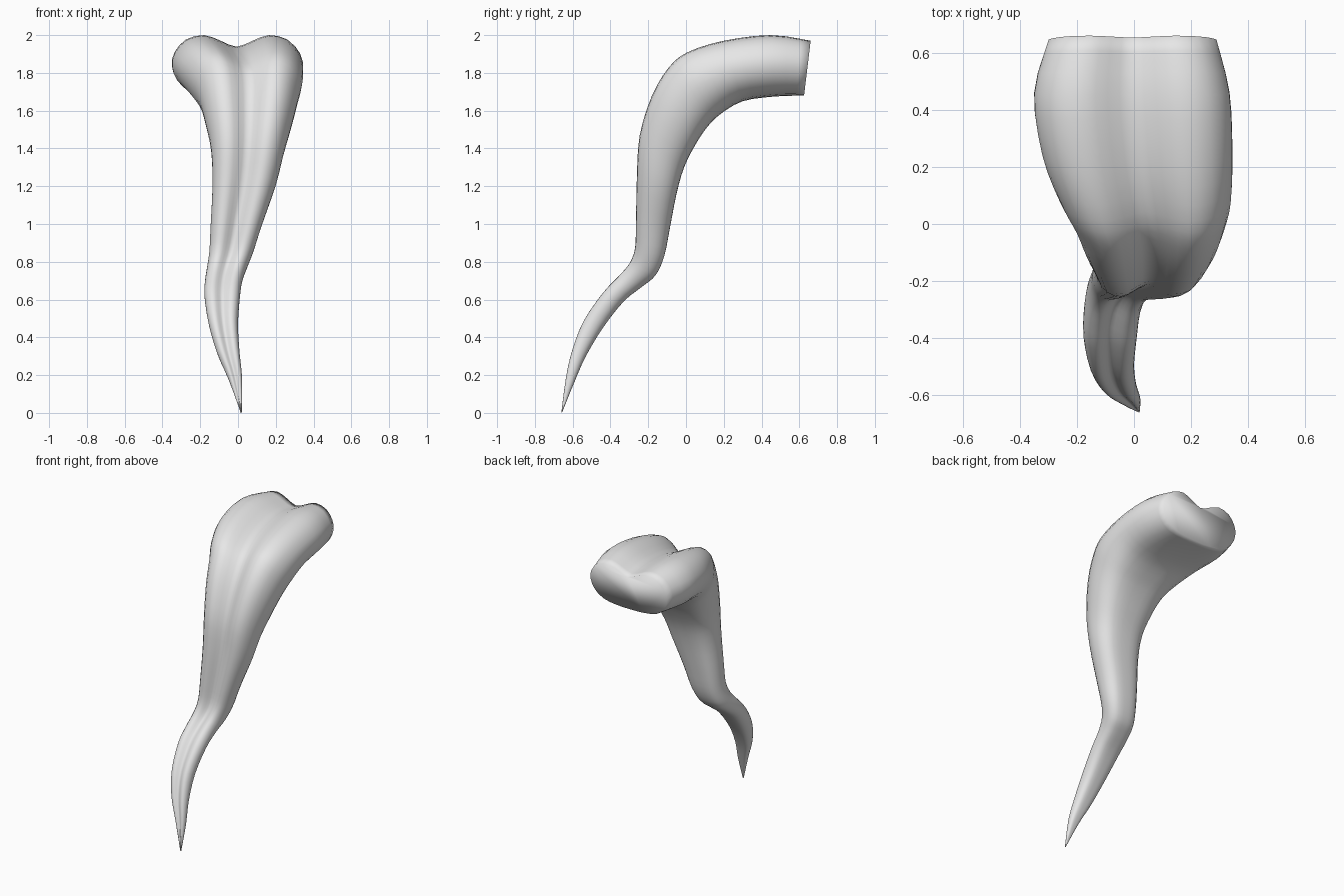
import bpy, bmesh
from mathutils import Vector

if "Cube" in bpy.data.objects:
    bpy.data.objects.remove(bpy.data.objects["Cube"])

# Sections from the wide end to the tip:
# outer y, outer z, inner y, inner z, left x, right x
SECTIONS = [
    (0.66, 1.97, 0.625, 1.68, -0.30, 0.29),
    (0.45, 2.00, 0.47, 1.675, -0.35, 0.335),
    (0.20, 1.97, 0.30, 1.65, -0.322, 0.345),
    (0.01, 1.91, 0.18, 1.58, -0.26, 0.34),
    (-0.09, 1.83, 0.11, 1.51, -0.21, 0.32),
    (-0.18, 1.68, 0.05, 1.42, -0.175, 0.29),
    (-0.245, 1.47, -0.01, 1.30, -0.142, 0.245),
    (-0.26, 1.25, -0.05, 1.16, -0.135, 0.20),
    (-0.265, 1.00, -0.085, 0.98, -0.145, 0.125),
    (-0.27, 0.87, -0.115, 0.83, -0.152, 0.08),
    (-0.30, 0.79, -0.16, 0.73, -0.165, 0.045),
    (-0.36, 0.72, -0.23, 0.67, -0.175, 0.022),
    (-0.44, 0.635, -0.33, 0.59, -0.177, 0.01),
    (-0.54, 0.49, -0.44, 0.45, -0.155, 0.0),
    (-0.60, 0.34, -0.53, 0.30, -0.112, 0.008),
    (-0.635, 0.19, -0.59, 0.165, -0.05, 0.022),
    (-0.66, 0.0, -0.655, 0.005, 0.014, 0.02),
]

# Right half of the notched profile: across -1..1, depth 0..1
HALF = [(0.0, 0.81), (0.25, 0.91), (0.5, 1.0), (0.78, 0.93), (0.96, 0.72),
        (1.0, 0.5), (0.92, 0.27), (0.70, 0.08), (0.35, 0.01), (0.0, 0.0)]
PROFILE = HALF + [(-u, v) for u, v in reversed(HALF[1:-1])]


def smooth_points(points, steps, closed):
    """Catmull-Rom interpolation through points of any dimension."""
    n = len(points)
    pick = (lambda i: points[i % n]) if closed else \
           (lambda i: points[max(0, min(n - 1, i))])
    out = []
    for i in range(n if closed else n - 1):
        for s in range(steps):
            t = s / steps
            out.append([0.5 * (2 * b + (c - a) * t
                               + (2 * a - 5 * b + 4 * c - d) * t * t
                               + (3 * b - a - 3 * c + d) * t ** 3)
                        for a, b, c, d in zip(pick(i - 1), pick(i),
                                              pick(i + 1), pick(i + 2))])
    if not closed:
        out.append(list(points[-1]))
    return out


profile = smooth_points(PROFILE, 2, True)
sections = smooth_points(SECTIONS, 3, False)

# Curved tapering horn, lofted ring by ring
bm = bmesh.new()
rings = []
for oy, oz, iy, iz, left, right in sections:
    outer, inner = Vector((0, oy, oz)), Vector((0, iy, iz))
    ring = []
    for u, v in profile:
        p = inner.lerp(outer, v)
        p.x = (left + right) / 2 + u * (right - left) / 2
        ring.append(bm.verts.new(p))
    rings.append(ring)

count = len(profile)
for a, b in zip(rings, rings[1:]):
    for i in range(count):
        j = (i + 1) % count
        bm.faces.new((a[i], a[j], b[j], b[i]))

# Closed wide end and tip
bm.faces.new(rings[0])
bm.faces.new(rings[-1])
bmesh.ops.recalc_face_normals(bm, faces=bm.faces)
for f in bm.faces:
    f.smooth = True

mesh = bpy.data.meshes.new("curved_horn")
bm.to_mesh(mesh)
bm.free()
horn = bpy.data.objects.new("curved_horn", mesh)
bpy.context.collection.objects.link(horn)

grey = bpy.data.materials.new("light_grey")
grey.diffuse_color = (0.8, 0.8, 0.8, 1)
grey.use_nodes = True
grey.node_tree.nodes["Principled BSDF"].inputs["Base Color"].default_value = grey.diffuse_color
mesh.materials.append(grey)
